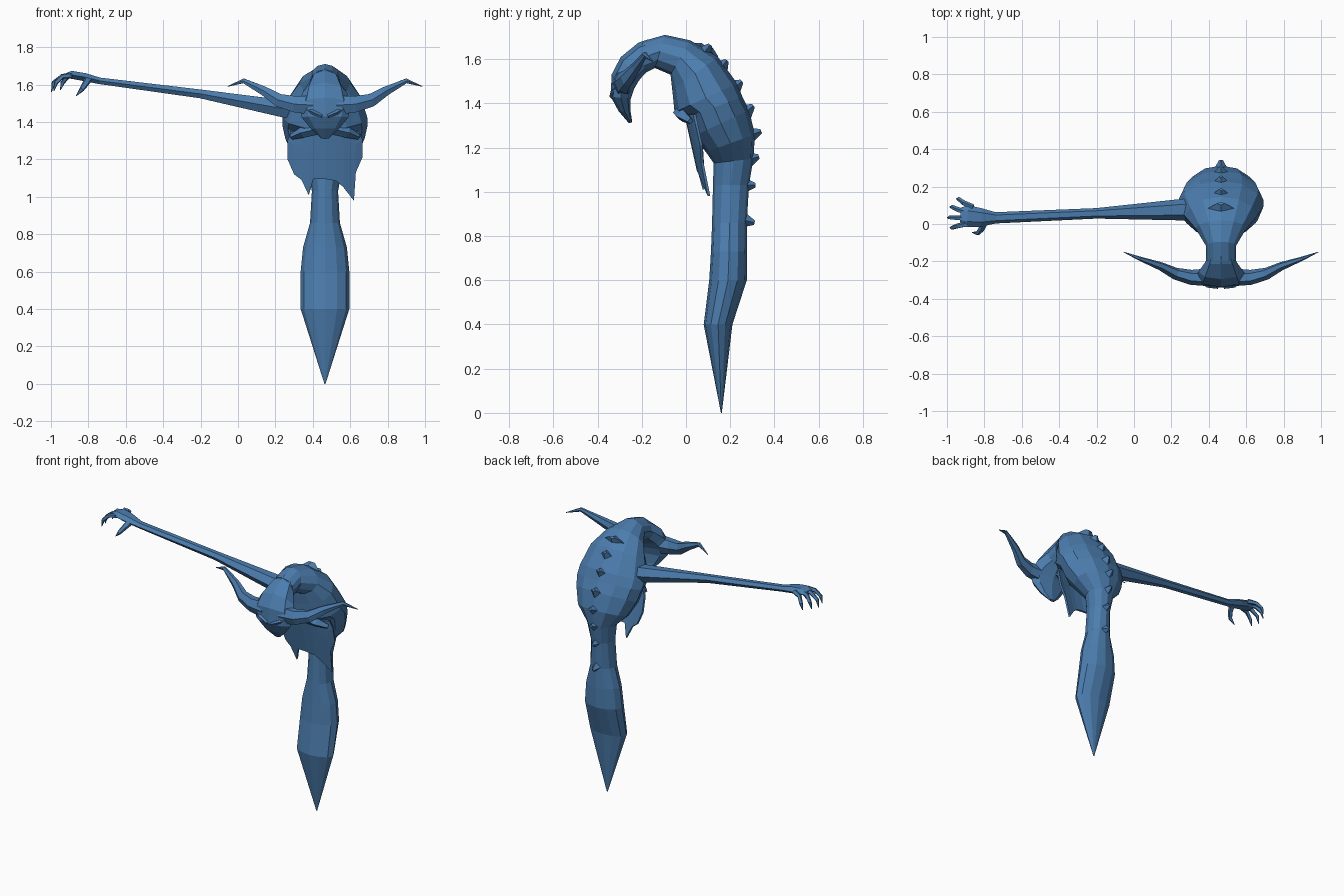
import bpy, bmesh
from mathutils import Vector

CX = 0.465  # body centre line
mat = bpy.data.materials.new("slate_blue")
mat.diffuse_color = (0.072, 0.205, 0.425, 1)


def finish(name, bm):
    bmesh.ops.recalc_face_normals(bm, faces=bm.faces)
    me = bpy.data.meshes.new(name)
    bm.to_mesh(me)
    bm.free()
    me.materials.append(mat)
    ob = bpy.data.objects.new(name, me)
    bpy.context.collection.objects.link(ob)
    return ob


def loft(name, rings):
    """Closed skin over rings (centre, half axis a, half axis b)."""
    from math import cos, sin, tau
    bm = bmesh.new()
    n = rings[0][3]
    rows = [[bm.verts.new(c + a * cos(tau * i / n) + b * sin(tau * i / n))
             for i in range(n)] for c, a, b, _ in rings]
    for r, s in zip(rows, rows[1:]):
        for i in range(n):
            j = (i + 1) % n
            bm.faces.new((r[i], r[j], s[j], s[i]))
    bm.faces.new(rows[0])
    bm.faces.new(rows[-1][::-1])
    return finish(name, bm)


def profile(name, rows, sides):
    """Loft through (front y, z, back y, z, half width) sections."""
    rings = []
    for fy, fz, by, bz, hw in rows:
        f, b = Vector((CX, fy, fz)), Vector((CX, by, bz))
        rings.append(((f + b) / 2, (f - b) / 2, Vector((hw, 0, 0)), sides))
    return loft(name, rings)


def tube(name, pts, sides=6):
    """Tapered tube through (x, y, z, side radius, up radius)."""
    P = [Vector(p[:3]) for p in pts]
    rings = []
    for i, p in enumerate(pts):
        t = (P[min(i + 1, len(P) - 1)] - P[max(i - 1, 0)]).normalized()
        up = t.cross(Vector((0, 1, 0))).normalized()
        rings.append((P[i], up.cross(t) * p[3], up * p[4], sides))
    return loft(name, rings)


# Body: pointed tail, narrow waist, hunched torso, neck
profile("body", [
    (0.158, 0.0, 0.162, 0.0, 0.003),
    (0.08, 0.40, 0.21, 0.40, 0.13),
    (0.105, 0.60, 0.275, 0.60, 0.13),
    (0.113, 0.73, 0.277, 0.73, 0.117),
    (0.118, 0.86, 0.275, 0.86, 0.08),
    (0.122, 1.03, 0.285, 1.03, 0.07),
    (0.125, 1.13, 0.305, 1.15, 0.09),
    (0.09, 1.18, 0.312, 1.26, 0.17),
    (0.03, 1.25, 0.285, 1.37, 0.212),
    (0.0, 1.335, 0.255, 1.43, 0.228),
    (-0.052, 1.36, 0.232, 1.49, 0.226),
    (-0.062, 1.46, 0.145, 1.61, 0.192),
    (-0.07, 1.53, 0.02, 1.685, 0.135),
    (-0.14, 1.56, -0.095, 1.71, 0.08),
    (-0.19, 1.535, -0.2, 1.68, 0.08),
], 12)

# Head: drooping skull with brow and pointed chin
profile("head", [
    (-0.17, 1.55, -0.17, 1.69, 0.07),
    (-0.195, 1.525, -0.215, 1.675, 0.085),
    (-0.215, 1.50, -0.295, 1.61, 0.12),
    (-0.235, 1.465, -0.337, 1.53, 0.14),
    (-0.25, 1.42, -0.34, 1.43, 0.125),
    (-0.25, 1.36, -0.305, 1.365, 0.075),
    (-0.243, 1.315, -0.258, 1.31, 0.02),
], 8)

# Horns
for side, label in ((-1, "left"), (1, "right")):
    tube("horn_" + label, [(CX + side * d, y, z, r * 0.8, r) for d, y, z, r in (
        (0.06, -0.285, 1.49, 0.06), (0.16, -0.285, 1.495, 0.05),
        (0.245, -0.265, 1.515, 0.04), (0.325, -0.225, 1.565, 0.028),
        (0.435, -0.185, 1.62, 0.014), (0.52, -0.15, 1.59, 0.002))])
    # Eye ridges below the brow
    tube("eye_ridge_" + label, [
        (CX + side * 0.015, -0.335, 1.43, 0.012, 0.012),
        (CX + side * 0.07, -0.325, 1.455, 0.016, 0.016),
        (CX + side * 0.125, -0.29, 1.475, 0.008, 0.008)], 4)
    # Torn collar flap hanging over the chest
    tube("collar_flap_" + label, [
        (CX + side * 0.05, -0.035, 1.36, 0.025, 0.03),
        (CX + side * 0.12, -0.015, 1.345, 0.03, 0.03),
        (CX + side * 0.18, 0.02, 1.32, 0.015, 0.015)], 4)

# Long single arm
tube("arm", [(0.34, 0.08, 1.455, 0.06, 0.06), (0.22, 0.075, 1.475, 0.055, 0.052),
             (-0.2, 0.057, 1.55, 0.028, 0.027), (-0.74, 0.033, 1.62, 0.03, 0.02),
             (-0.82, 0.035, 1.64, 0.05, 0.025), (-0.89, 0.042, 1.652, 0.058, 0.024),
             (-0.925, 0.045, 1.645, 0.045, 0.014)])

# Clawed fingers and thumb
for i, (y0, y1, x1, z1) in enumerate(((0.09, 0.135, -0.95, 1.57), (0.06, 0.092, -0.985, 1.57),
                                      (0.03, 0.035, -0.998, 1.56), (0.0, -0.02, -0.985, 1.565))):
    x0 = -0.86 if i == 0 else -0.89
    tube("finger_%d" % (i + 1), [
        (x0, y0, 1.65, 0.015, 0.016), (x0 - 0.05, (y0 + y1) / 2, 1.643, 0.014, 0.014),
        (x1 + 0.012, y1, 1.61, 0.011, 0.012), (x1, y1, z1, 0.002, 0.002)], 5)
tube("thumb", [(-0.80, 0.01, 1.63, 0.02, 0.022), (-0.815, -0.025, 1.605, 0.016, 0.018),
               (-0.835, -0.05, 1.575, 0.012, 0.014), (-0.865, -0.045, 1.54, 0.002, 0.002)], 5)

# Ragged cloth on the chest with two long points
hem = [(-0.2, 1.20), (-0.165, 1.12), (-0.125, 1.09), (-0.088, 1.01), (-0.062, 1.095), (0, 1.095),
       (0.06, 1.085), (0.1, 1.05), (0.155, 0.98), (0.165, 1.13), (0.2, 1.21)]
bm = bmesh.new()
cols = []
for d, low in hem:
    col = []
    for k in range(4):
        z = 1.35 + (low - 1.35) * k / 3
        x = d * (1 - 0.08 * (k == 0))
        col.append(bm.verts.new((CX + x, -0.005 + (1.34 - z) * 0.22 + d * d, z)))
    cols.append(col)
for a, b in zip(cols, cols[1:]):
    for k in range(3):
        bm.faces.new((a[k], a[k + 1], b[k + 1], b[k]))
rag = finish("chest_rag", bm)
mod = rag.modifiers.new("thickness", "SOLIDIFY")
mod.thickness = 0.012

# Spine bumps down the back: (y, z, outward y, outward z, half width)
for i, (y, z, oy, oz, w) in enumerate((
        (0.27, 0.87, 0.04, -0.01, 0.035), (0.275, 1.03, 0.04, 0.0, 0.035),
        (0.295, 1.15, 0.035, 0.01, 0.04), (0.30, 1.26, 0.04, 0.015, 0.045),
        (0.28, 1.37, 0.025, 0.02, 0.045), (0.228, 1.48, 0.025, 0.02, 0.045),
        (0.165, 1.57, 0.02, 0.025, 0.05), (0.085, 1.635, 0.025, 0.03, 0.09))):
    c, o = Vector((CX, y, z)), Vector((0, oy, oz))
    along = Vector((0, -oz, oy)).normalized() * 0.04
    loft("spine_bump_%d" % (i + 1), [
        (c - o * 0.5, Vector((w, 0, 0)), along, 4),
        (c + o, Vector((w * 0.25, 0, 0)), along * 0.25, 4)])
